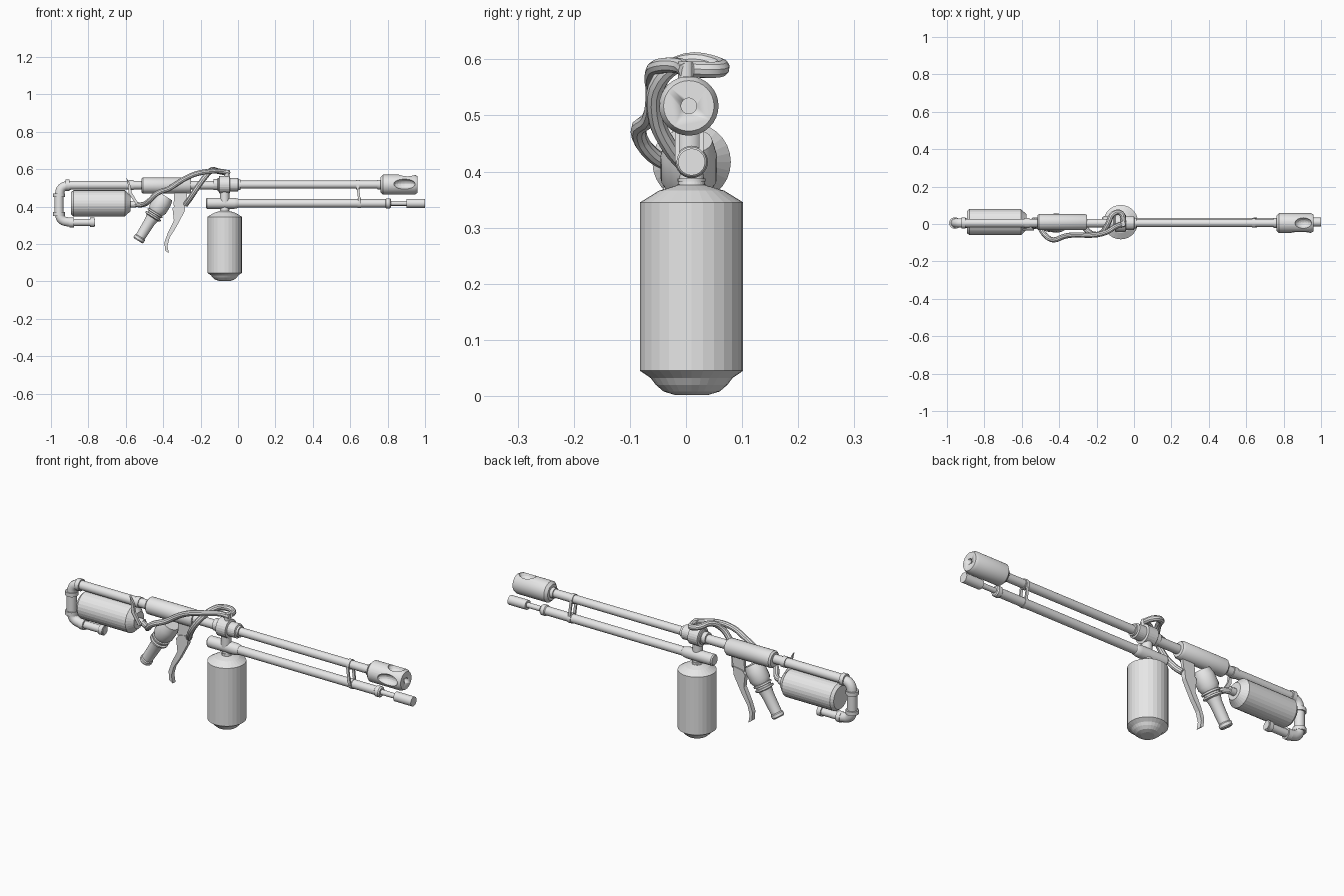
import bpy, bmesh, math
from mathutils import Vector

if "Cube" in bpy.data.objects:
    bpy.data.objects.remove(bpy.data.objects["Cube"])

GRAY = (0.8, 0.8, 0.8, 1)
metal = bpy.data.materials.new("light_gray")
metal.use_nodes = True
metal.diffuse_color = GRAY
metal.node_tree.nodes["Principled BSDF"].inputs["Base Color"].default_value = GRAY


def finish(name, bm, smooth=True):
    bmesh.ops.recalc_face_normals(bm, faces=bm.faces)
    mesh = bpy.data.meshes.new(name)
    bm.to_mesh(mesh)
    bm.free()
    obj = bpy.data.objects.new(name, mesh)
    bpy.context.collection.objects.link(obj)
    mesh.materials.append(metal)
    if smooth:
        bpy.ops.object.select_all(action="DESELECT")
        obj.select_set(True)
        bpy.context.view_layer.objects.active = obj
        bpy.ops.object.shade_smooth_by_angle(angle=math.radians(35))
    return obj


def lathe(name, origin, axis, profile, sides=24, smooth=True):
    """Closed solid of (distance, radius) rings along an axis."""
    bm = bmesh.new()
    turn = Vector(axis).to_track_quat("Z", "Y")
    rings = []
    for t, r in profile:
        ring = []
        for i in range(sides):
            a = math.tau * i / sides
            p = Vector((r * math.cos(a), r * math.sin(a), t))
            ring.append(bm.verts.new(Vector(origin) + turn @ p))
        rings.append(ring)
    for low, high in zip(rings, rings[1:]):
        for i in range(sides):
            j = (i + 1) % sides
            bm.faces.new((low[i], low[j], high[j], high[i]))
    bm.faces.new(rings[0])
    bm.faces.new(rings[-1])
    return finish(name, bm, smooth)


def along_x(name, y, z, profile, **kw):
    return lathe(name, (0, y, z), (1, 0, 0), profile, **kw)


def hose(name, points, radius, sides=10):
    """Round tube swept through a smooth path."""
    curve = bpy.data.curves.new(name, "CURVE")
    curve.dimensions = "3D"
    curve.bevel_depth = radius
    curve.bevel_resolution = sides // 2 - 2
    curve.use_fill_caps = True
    curve.resolution_u = 4
    spline = curve.splines.new("BEZIER")
    spline.bezier_points.add(len(points) - 1)
    for bp, p in zip(spline.bezier_points, points):
        bp.co = p
        bp.handle_left_type = bp.handle_right_type = "AUTO"
    temp = bpy.data.objects.new(name + "_path", curve)
    bpy.context.collection.objects.link(temp)
    bpy.context.view_layer.update()
    mesh = temp.evaluated_get(bpy.context.evaluated_depsgraph_get()).to_mesh()
    bm = bmesh.new()
    bm.from_mesh(mesh)
    bpy.data.objects.remove(temp)
    return finish(name, bm)


def plate(name, outline, y, half):
    """Flat outline in x and z, given thickness along y."""
    bm = bmesh.new()
    face = bm.faces.new([bm.verts.new((x, y - half, z)) for x, z in outline])
    new = bmesh.ops.extrude_face_region(bm, geom=[face])["geom"]
    verts = [v for v in new if isinstance(v, bmesh.types.BMVert)]
    bmesh.ops.translate(bm, verts=verts, vec=(0, 2 * half, 0))
    return finish(name, bm, smooth=False)


def cut(target, cutter):
    mod = target.modifiers.new("cut", "BOOLEAN")
    mod.operation = "DIFFERENCE"
    mod.object = cutter
    bpy.context.view_layer.objects.active = target
    bpy.ops.object.modifier_apply(modifier=mod.name)
    bpy.data.objects.remove(cutter)


# Upper barrel and its muzzle with two side pockets and a bore
Y, TOP, LOW = 0.005, 0.517, 0.417
along_x("upper_barrel", Y, TOP, [(-0.04, 0.021), (0.78, 0.021)])
along_x("rear_tube", Y, TOP - 0.003, [(-0.92, 0.023), (-0.1, 0.023)])
muzzle = along_x("muzzle", Y, TOP, [(0.762, 0.04), (0.775, 0.053), (0.945, 0.053), (0.96, 0.045)], sides=32)
pockets = [((0.89, -0.05, 0.52), (0.058, 0.036, 0.028)), ((0.905, Y, 0.572), (0.045, 0.03, 0.036))]
for center, size in pockets:
    bpy.ops.mesh.primitive_uv_sphere_add(segments=20, ring_count=10, location=center)
    ball = bpy.context.object
    ball.scale = size
    cut(muzzle, ball)
cut(muzzle, along_x("bore", Y, TOP, [(0.92, 0.014), (0.98, 0.014)], sides=16))
along_x("muzzle_collar", Y, TOP, [(0.745, 0.026), (0.766, 0.026)])

# Lower tube with thick rear end, collar, thin rod and nozzle
along_x("lower_tube", 0.01, LOW, [(-0.02, 0.022), (0.79, 0.022)])
along_x("lower_tube_end", 0.01, LOW,
        [(-0.172, 0.024), (-0.166, 0.029), (-0.02, 0.029), (0.0, 0.025), (0.004, 0.022)])
along_x("lower_collar", 0.01, LOW, [(0.788, 0.022), (0.792, 0.027), (0.812, 0.027), (0.818, 0.022)])
along_x("nozzle_rod", 0.01, LOW, [(0.81, 0.013), (0.91, 0.013)], sides=16)
along_x("nozzle", 0.01, LOW, [(0.9, 0.024), (1.0, 0.024)])

# Bracket joining the two barrels
along_x("upper_band", Y, TOP, [(0.632, 0.025), (0.65, 0.025)])
along_x("lower_band", 0.01, LOW, [(0.64, 0.025), (0.658, 0.025)])
for side, y in (("right", -0.016), ("left", 0.027)):
    plate(side + "_bracket_strap", [(0.632, TOP), (0.645, TOP), (0.658, LOW), (0.645, LOW)], y, 0.004)

# Hanging bottle and valve
lathe("bottle", (-0.071, 0.01, 0), (0, 0, 1),
      [(0.002, 0.03), (0.008, 0.05), (0.02, 0.064), (0.032, 0.073), (0.045, 0.092),
       (0.345, 0.092), (0.366, 0.058), (0.376, 0.024), (0.4, 0.02)], sides=28, smooth=False)
for z in (0.372, 0.382):
    lathe("valve_ring", (-0.071, 0.01, z), (0, 0, 1), [(0, 0.025), (0.006, 0.025)])

# Middle fitting with upper stub and lower link
along_x("middle_fitting", Y, TOP,
        [(-0.132, 0.03), (-0.11, 0.03), (-0.108, 0.036), (-0.103, 0.036), (-0.1, 0.047),
         (-0.045, 0.047), (-0.042, 0.036), (0, 0.036), (0.003, 0.028), (0.014, 0.028)], smooth=False)
lathe("fitting_stub", (-0.06, 0, 0.55), (0, 0, 1), [(0, 0.014), (0.046, 0.014)], sides=12)
lathe("fitting_link", (-0.071, Y, 0.42), (0, 0, 1), [(0, 0.025), (0.07, 0.025)], sides=16)

# Receiver sleeve
along_x("receiver_sleeve", 0.01, 0.512,
        [(-0.516, 0.036), (-0.508, 0.043), (-0.26, 0.043), (-0.25, 0.036)])
along_x("rear_tube_coupling", Y, TOP - 0.003, [(-0.585, 0.027), (-0.56, 0.027)])

# Pistol grip
lathe("grip", (-0.535, 0.005, 0.217), (0.53, 0, 0.85),
      [(0, 0.026), (0.006, 0.031), (0.02, 0.031), (0.025, 0.027), (0.12, 0.03),
       (0.145, 0.035), (0.15, 0.047), (0.158, 0.047), (0.16, 0.038), (0.168, 0.038),
       (0.17, 0.046), (0.178, 0.046), (0.18, 0.04), (0.2, 0.05), (0.25, 0.05), (0.28, 0.042)])

# Squeeze lever with forked head
plate("lever", [(-0.35, 0.39), (-0.335, 0.41), (-0.28, 0.42), (-0.285, 0.375), (-0.33, 0.29),
                (-0.365, 0.235), (-0.377, 0.19), (-0.37, 0.15), (-0.39, 0.165), (-0.393, 0.21),
                (-0.375, 0.26), (-0.343, 0.325)], 0.005, 0.012)
plate("lever_arm", [(-0.345, 0.405), (-0.28, 0.415), (-0.27, 0.48), (-0.34, 0.48)], 0.005, 0.008)

# Rear tank
along_x("rear_tank", 0.01, LOW,
        [(-0.894, 0.058), (-0.88, 0.07), (-0.605, 0.07), (-0.575, 0.042)], sides=28, smooth=False)
along_x("tank_outlet", 0.01, LOW - 0.005, [(-0.58, 0.018), (-0.545, 0.018)], sides=12)

# Rear pipe that turns down and forward
BACK, FOOT = -0.957, 0.315
hose("rear_upper_elbow", [(-0.9, Y, TOP - 0.004), (-0.942, Y, 0.5), (BACK, Y, 0.455)], 0.025, 14)
lathe("rear_down_pipe", (BACK, Y, 0.35), (0, 0, 1), [(0, 0.024), (0.12, 0.024)])
hose("rear_lower_elbow", [(BACK, Y, 0.368), (-0.943, Y, 0.33), (-0.895, Y, FOOT)], 0.025, 14)
along_x("rear_foot_pipe", Y, FOOT, [(-0.9, 0.019), (-0.765, 0.019)])
for x, z, r in ((-0.922, TOP - 0.003, 0.03), (-0.9, FOOT, 0.027), (-0.79, FOOT, 0.025)):
    along_x("pipe_flange", Y, z, [(x, r), (x + 0.022, r)])
for z in (0.35, 0.45):
    lathe("pipe_flange", (BACK, Y, z), (0, 0, 1), [(0, 0.031), (0.02, 0.031)])

# Curved hook beside the tank
plate("hook", [(-0.597, 0.555), (-0.588, 0.515), (-0.585, 0.47), (-0.545, 0.41),
               (-0.535, 0.42), (-0.568, 0.475), (-0.577, 0.52)], -0.03, 0.006)

# Hoses from the tank and the lever up to the fitting
hose("tank_hose", [(-0.56, 0.01, 0.412), (-0.51, -0.015, 0.41), (-0.475, -0.06, 0.43),
                   (-0.43, -0.085, 0.472), (-0.37, -0.065, 0.495), (-0.3, -0.058, 0.54),
                   (-0.23, -0.06, 0.573), (-0.15, -0.045, 0.588), (-0.09, -0.01, 0.588),
                   (-0.05, 0, 0.58)], 0.014)
hose("lever_hose", [(-0.28, 0.0, 0.41), (-0.255, -0.03, 0.445), (-0.215, -0.055, 0.505),
                    (-0.17, -0.045, 0.565), (-0.14, 0.0, 0.596), (-0.11, 0.055, 0.59),
                    (-0.07, 0.058, 0.582), (-0.055, 0.01, 0.582)], 0.015)
